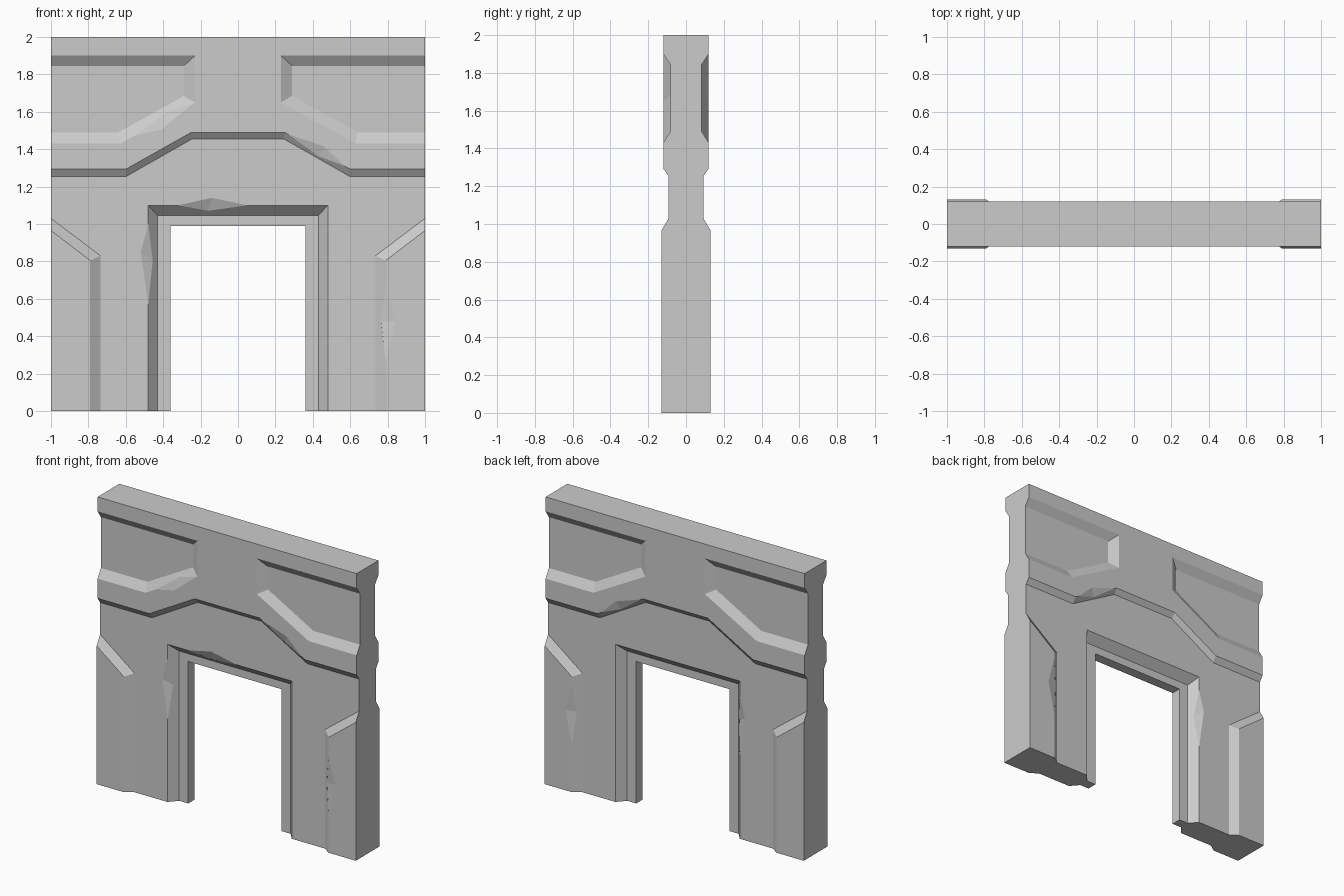
import bpy, bmesh
from mathutils import Vector

if "Cube" in bpy.data.objects:
    bpy.data.objects.remove(bpy.data.objects["Cube"])

# Depth levels of the relief (distance from the wall's middle plane)
PIL, BAND, BASE, PANEL, FRAME = 0.13, 0.12, 0.092, 0.083, 0.035

# Outlines (x, z) for the right half of the front
band_low = [(0, 1.49), (0.25, 1.49), (0.60, 1.293), (1, 1.293)]
band_foot = [(0, 1.455), (0.245, 1.455), (0.60, 1.253), (1, 1.253)]
panel_out = [(1, 1.43), (0.63, 1.43), (0.23, 1.65), (0.23, 1.90), (1, 1.90)]
panel_in = [(1, 1.49), (0.64, 1.49), (0.29, 1.685), (0.29, 1.845), (1, 1.845)]
pil_foot = [(1, 1.03), (0.735, 0.83), (0.735, 0)]
pil_top = [(1, 0.965), (0.79, 0.805), (0.79, 0)]
door_out = [(0.48, 0), (0.48, 1.10), (0, 1.10)]
door_mid = [(0.43, 0), (0.43, 1.045), (0, 1.045)]
door_in = [(0.36, 0), (0.36, 0.99), (0, 0.99)]

bm = bmesh.new()


def at(line, depth):
    return [(x, -depth, z) for x, z in line]


def face(points):
    bm.faces.new([bm.verts.new(p) for p in points])


def strip(a, b):
    """Sloped or flat ribbon between two matching outlines."""
    for i in range(len(a) - 1):
        face([a[i], a[i + 1], b[i + 1], b[i]])


# Flat areas
face(at(band_low + panel_out + [(1, 2), (0, 2)], BAND))
face(at(panel_in, PANEL))
face(at(band_foot + pil_foot + door_out, BASE))
face(at(pil_top + [(1, 0)], PIL))
# Bevels and door frame
strip(at(band_low, BAND), at(band_foot, BASE))
strip(at(panel_out, BAND), at(panel_in, PANEL))
strip(at(pil_foot, BASE), at(pil_top, PIL))
strip(at(door_out, BASE), at(door_mid, FRAME))
strip(at(door_mid, FRAME), at(door_in, FRAME))
bmesh.ops.remove_doubles(bm, verts=bm.verts, dist=1e-4)

# Thickness: pull the outer border back to the middle plane
border = [e for e in bm.edges if e.is_boundary
          and max(abs(v.co.x) for v in e.verts) > 1e-4]
for v in bmesh.ops.extrude_edge_only(bm, edges=border)["geom"]:
    if isinstance(v, bmesh.types.BMVert):
        v.co.y = 0

# Mirror to the other half and to the back
for axis in (0, 1):
    geom = bm.verts[:] + bm.edges[:] + bm.faces[:]
    copy = bmesh.ops.duplicate(bm, geom=geom)["geom"]
    for v in copy:
        if isinstance(v, bmesh.types.BMVert):
            v.co[axis] *= -1
    bmesh.ops.remove_doubles(bm, verts=bm.verts, dist=1e-4)
bmesh.ops.dissolve_limit(bm, angle_limit=0.005, verts=bm.verts, edges=bm.edges)
bmesh.ops.recalc_face_normals(bm, faces=bm.faces)


def make(name, b):
    me = bpy.data.meshes.new(name)
    b.to_mesh(me)
    b.free()
    ob = bpy.data.objects.new(name, me)
    bpy.context.collection.objects.link(ob)
    return ob


wall = make("doorway_wall", bm)

# Chipped edges: edge ends p, q, then a point on each neighbouring face
chips = bmesh.new()


def chip(p, q, f, g, side=1, dz=0):
    p, q, f, g = [Vector((x, y * side, z + dz)) for x, y, z in (p, q, f, g)]
    mid = (p + q) / 2
    out = mid + (mid - (f + g) / 2).normalized() * 0.05
    vs = [chips.verts.new(c) for c in (p, q, f, g, out)]
    bmesh.ops.convex_hull(chips, input=vs)


chip((-0.32, -BASE, 1.10), (0.05, -BASE, 1.10),
     (-0.14, -BASE, 1.14), (-0.16, -0.06, 1.07))          # lintel
chip((-0.24, -BAND, 1.644), (-0.55, -BAND, 1.474),
     (-0.41, -BAND, 1.505), (-0.38, -0.10, 1.60))         # panel edge
for s in (1, -1):
    chip((-0.48, -BASE, 1.0), (-0.48, -BASE, 0.57),
         (-0.52, -BASE, 0.85), (-0.455, -0.062, 0.81), s)  # door jamb
    chip((0.27, -BAND, 1.479), (0.57, -BAND, 1.31),
         (0.46, -BAND, 1.415), (0.43, -0.10, 1.362), s)    # band edge
    chip((0.79, -PIL, 0.68), (0.79, -PIL, 0.25),
         (0.84, -PIL, 0.48), (0.765, -0.111, 0.48), s,
         0 if s == 1 else 0.08)                            # corner pier
bmesh.ops.recalc_face_normals(chips, faces=chips.faces)
cutter = make("chip_cutter", chips)
cutter.hide_render = True

mod = wall.modifiers.new("chips", "BOOLEAN")
mod.operation, mod.solver, mod.object = "DIFFERENCE", "EXACT", cutter
bpy.context.view_layer.objects.active = wall
bpy.ops.object.modifier_apply(modifier=mod.name)
bpy.data.objects.remove(cutter)
